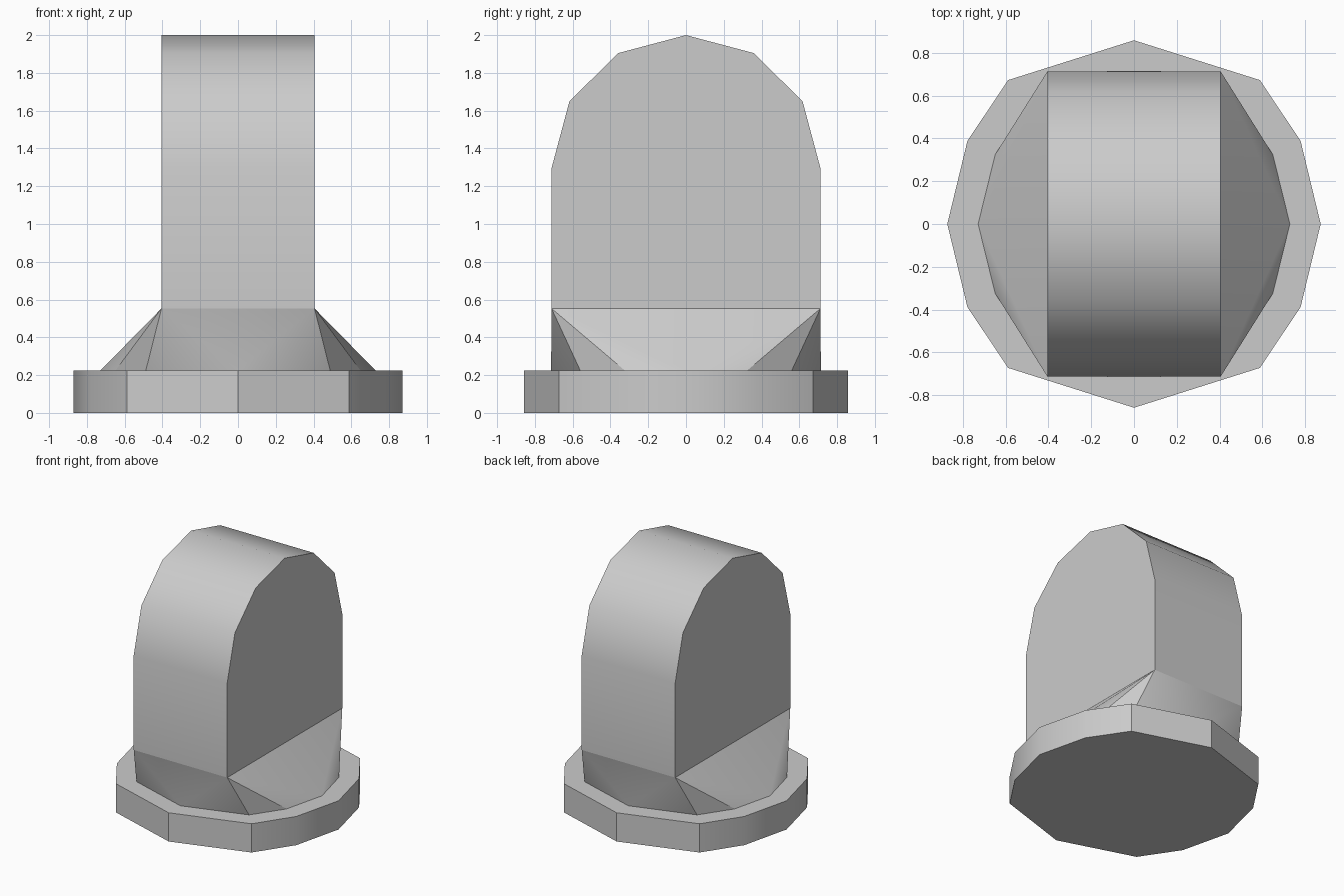
import bpy, bmesh, math

cube = bpy.data.objects.get("Cube")
if cube:
    bpy.data.objects.remove(cube, do_unlink=True)

grey = bpy.data.materials.new("plain grey")
grey.use_nodes = True
color = (0.6, 0.6, 0.6, 1)
grey.diffuse_color = color
grey.node_tree.nodes["Principled BSDF"].inputs["Base Color"].default_value = color

BASE_TOP, NECK_TOP, HALF_W, HALF_D = 0.225, 0.553, 0.405, 0.712


def ring(quarter):
    """Full closed outline from one quarter, running from the +x axis to the +y axis."""
    half = quarter + [(-x, y) for x, y in reversed(quarter[:-1])]
    return half + [(x, -y) for x, y in reversed(half[1:-1])]


def finish(bm, name):
    bmesh.ops.recalc_face_normals(bm, faces=bm.faces[:])
    mesh = bpy.data.meshes.new(name)
    bm.to_mesh(mesh)
    bm.free()
    mesh.materials.append(grey)
    obj = bpy.data.objects.new(name, mesh)
    bpy.context.collection.objects.link(obj)
    bpy.ops.object.select_all(action='DESELECT')
    obj.select_set(True)
    bpy.context.view_layer.objects.active = obj
    bpy.ops.object.shade_smooth_by_angle(angle=math.radians(32))


def prism(name, points, direction):
    """Extrude a flat outline along a direction."""
    bm = bmesh.new()
    face = bm.faces.new([bm.verts.new(p) for p in points])
    result = bmesh.ops.extrude_face_region(bm, geom=[face], use_keep_orig=True)
    moved = [v for v in result["geom"] if isinstance(v, bmesh.types.BMVert)]
    bmesh.ops.translate(bm, verts=moved, vec=direction)
    finish(bm, name)


# Flat base plate
plate = ring([(0.872, 0), (0.778, 0.388), (0.588, 0.672), (0, 0.858)])
prism("base_plate", [(x, y, 0) for x, y in plate], (0, 0, BASE_TOP))

# Upright slab with an arched top
arch = [(HALF_D, NECK_TOP), (HALF_D, 1.295), (0.617, 1.65), (0.358, 1.905), (0, 2)]
arch += [(-y, z) for y, z in reversed(arch[:-1])]
prism("arched_slab", [(-HALF_W, y, z) for y, z in arch], (2 * HALF_W, 0, 0))

# Flared neck from the round foot to the rectangular slab
foot = ring([(0.728, 0), (0.648, 0.325), (0.488, 0.56), (0, 0.714)])
bm = bmesh.new()
for x, y in foot:
    bm.verts.new((x, y, BASE_TOP))
for x in (-HALF_W, HALF_W):
    for y in (-HALF_D, HALF_D):
        bm.verts.new((x, y, NECK_TOP))
bmesh.ops.convex_hull(bm, input=bm.verts[:])
bm.normal_update()
hidden = [f for f in bm.faces if abs(f.normal.z) > 0.999]
bmesh.ops.delete(bm, geom=hidden, context='FACES')
finish(bm, "flared_neck")
